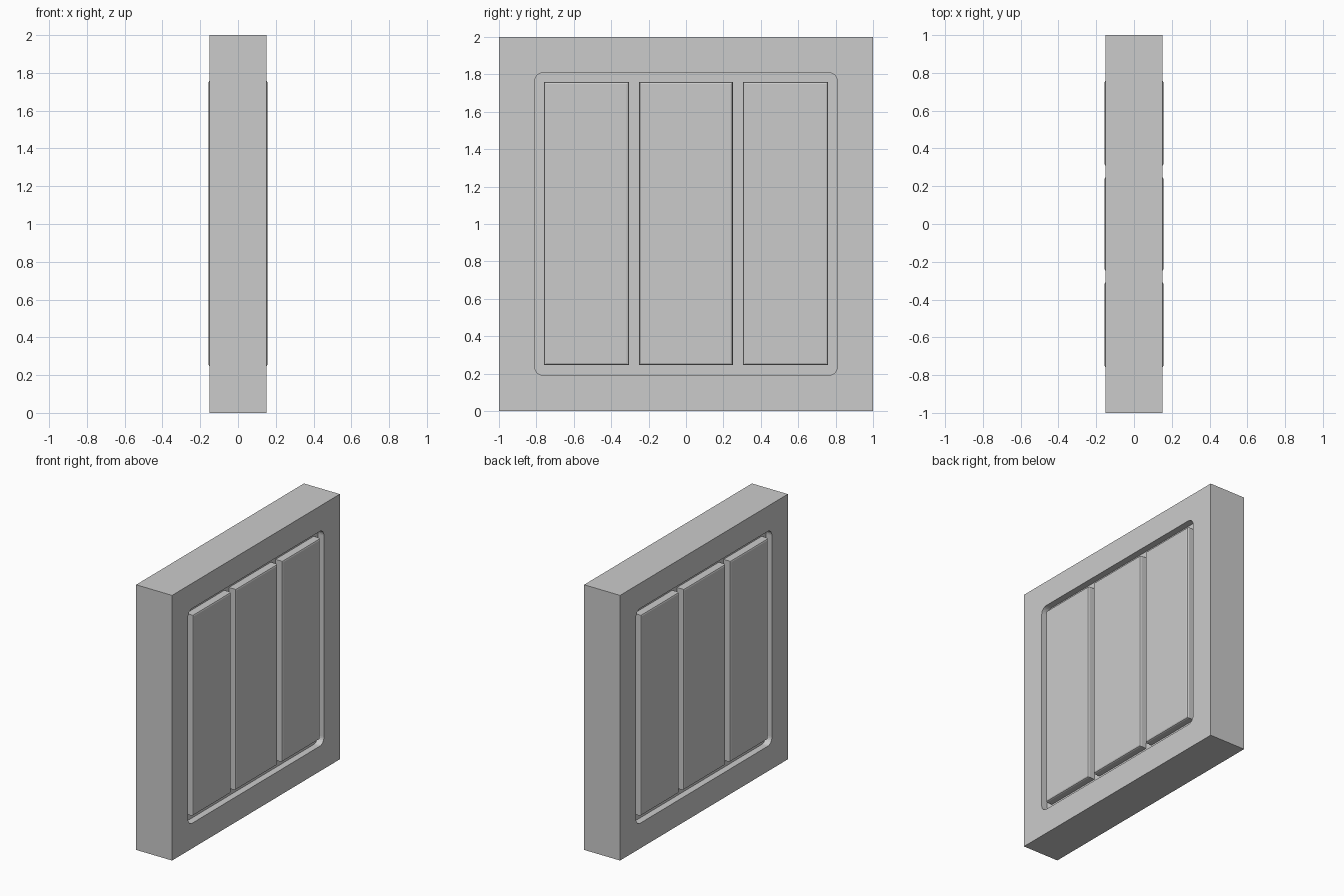
import bpy, bmesh

if "Cube" in bpy.data.objects:
    bpy.data.objects.remove(bpy.data.objects["Cube"])

DEPTH = 0.05   # pocket depth
HALF = 0.15    # half slab thickness


def box(name, lo, hi):
    bm = bmesh.new()
    bmesh.ops.create_cube(bm, size=1)
    for v in bm.verts:
        v.co = [(a + b) / 2 + c * (b - a) for a, b, c in zip(lo, hi, v.co)]
    me = bpy.data.meshes.new(name)
    bm.to_mesh(me)
    bm.free()
    ob = bpy.data.objects.new(name, me)
    bpy.context.collection.objects.link(ob)
    return ob


def bevel(ob, test, width, segments):
    bm = bmesh.new()
    bm.from_mesh(ob.data)
    edges = [e for e in bm.edges if test(e.verts[0].co, e.verts[1].co)]
    bmesh.ops.bevel(bm, geom=edges, offset=width, segments=segments,
                    profile=0.5, affect='EDGES')
    bm.to_mesh(ob.data)
    bm.free()


# main slab
slab = box("slab", (-HALF, -1, 0), (HALF, 1, 2))

for side, label in ((1, "right"), (-1, "left")):
    # rounded pocket cut into each broad face
    xs = sorted((side * (HALF - DEPTH), side * (HALF + 0.1)))
    cutter = box("pocket_cutter_" + label, (xs[0], -0.81, 0.19), (xs[1], 0.81, 1.81))
    bevel(cutter, lambda a, b: abs(a.x - b.x) > 0.01, 0.05, 6)
    mod = slab.modifiers.new("pocket_" + label, 'BOOLEAN')
    mod.operation = 'DIFFERENCE'
    mod.solver = 'EXACT'
    mod.object = cutter
    cutter.hide_render = True
    cutter.hide_set(True)

    # three raised panels with softened outer rims
    outer = HALF + 0.006
    px = sorted((side * (HALF - DEPTH), side * outer))
    for i, (y0, y1) in enumerate(((-0.76, -0.305), (-0.25, 0.25), (0.305, 0.76))):
        panel = box(f"panel_{label}_{i + 1}", (px[0], y0, 0.245), (px[1], y1, 1.76))
        bevel(panel, lambda a, b: min(abs(a.x), abs(b.x)) > HALF, 0.012, 2)
